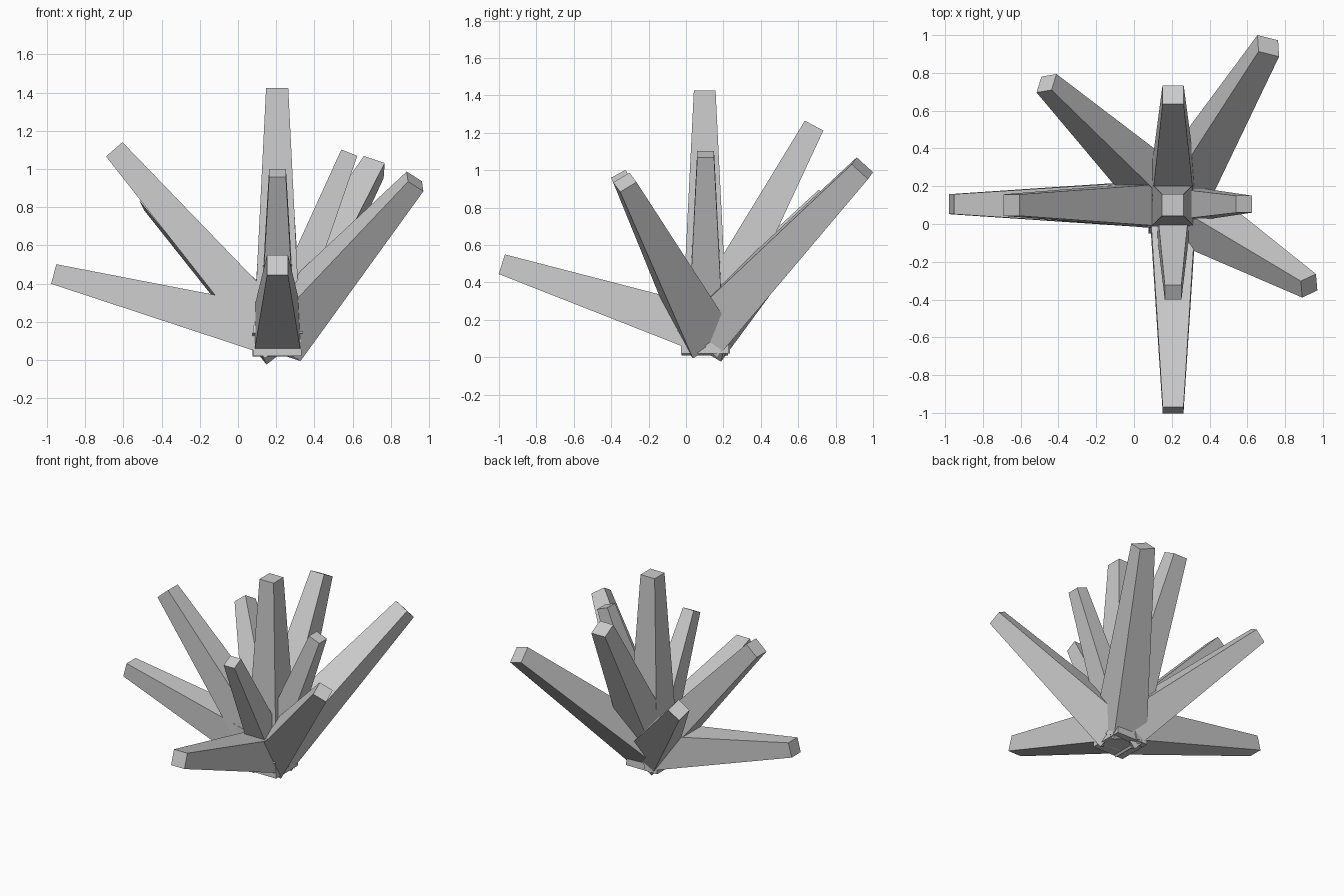
import bpy
import bmesh
from mathutils import Vector

if "Cube" in bpy.data.objects:
    bpy.data.objects.remove(bpy.data.objects["Cube"])


def crystal(name, base, tip, h_base, h_tip, side=(1, 0, 0)):
    """Square tapered shard from base centre to tip centre; side sets its roll."""
    base, tip = Vector(base), Vector(tip)
    axis = (tip - base).normalized()
    u = Vector(side)
    u = (u - axis * u.dot(axis)).normalized()
    v = axis.cross(u)
    bm = bmesh.new()
    rings = []
    for centre, h in ((base, h_base), (tip, h_tip)):
        rings.append([bm.verts.new(centre + h * (a * u + b * v))
                      for a, b in ((-1, -1), (1, -1), (1, 1), (-1, 1))])
    lower, upper = rings
    bm.faces.new(lower[::-1])
    bm.faces.new(upper)
    for i in range(4):
        j = (i + 1) % 4
        bm.faces.new((lower[i], lower[j], upper[j], upper[i]))
    bmesh.ops.recalc_face_normals(bm, faces=bm.faces)
    mesh = bpy.data.meshes.new(name)
    bm.to_mesh(mesh)
    bm.free()
    obj = bpy.data.objects.new(name, mesh)
    bpy.context.collection.objects.link(obj)


X, Y = (1, 0, 0), (0, 1, 0)

# Upright shard
crystal("centre_shard", (0.205, 0.1, 0.02), (0.205, 0.1, 1.425), 0.128, 0.058)

# Shards leaning left and right
crystal("left_low_shard", (0.203, 0.105, 0.146), (-0.965, 0.105, 0.45), 0.13, 0.053, Y)
crystal("left_high_shard", (0.235, 0.1, 0.09), (-0.648, 0.1, 1.103), 0.125, 0.057, Y)
crystal("right_high_shard", (0.175, 0.105, 0.065), (0.583, 0.105, 1.085), 0.098, 0.045, Y)

# Shards leaning to the front and back
crystal("front_low_shard", (0.207, 0.09, 0.148), (0.207, -0.985, 0.497), 0.124, 0.055, X)
crystal("front_high_shard", (0.207, 0.13, 0.065), (0.207, -0.362, 0.98), 0.098, 0.044, X)
crystal("back_high_shard", (0.207, 0.065, 0.08), (0.207, 0.685, 1.238), 0.13, 0.056, X)

# Diagonal shards, rolled about their length
crystal("front_right_shard", (0.215, 0.1, 0.125), (0.927, -0.327, 0.935), 0.13, 0.051,
        (0.79, 0.365, -0.49))
crystal("back_right_shard", (0.205, 0.1, 0.125), (0.711, 0.943, 1.01), 0.13, 0.059,
        (0.95, -0.17, -0.25))
crystal("back_left_shard", (0.215, 0.1, 0.115), (-0.463, 0.745, 0.838), 0.125, 0.051,
        (0.085, 0.01, 0.06))
